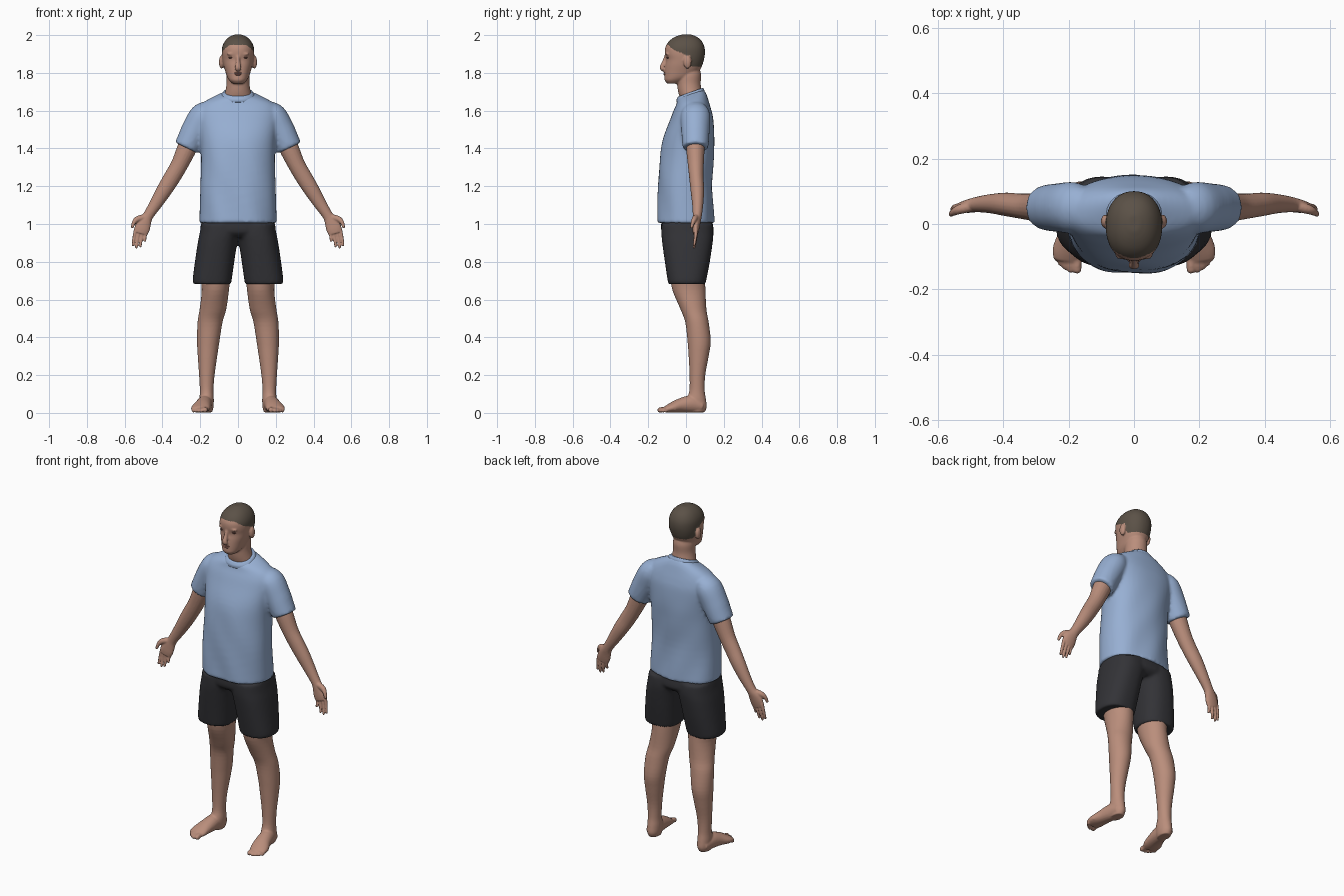
import bpy, bmesh, math
from mathutils import Vector, Matrix


def material(name, rgb):
    m = bpy.data.materials.new(name)
    m.diffuse_color = (*rgb, 1)
    return m


SKIN = material("skin", (0.49, 0.27, 0.20))
HAIR = material("hair", (0.105, 0.083, 0.063))
SHIRT = material("shirt blue", (0.31, 0.43, 0.65))
SHORTS = material("shorts charcoal", (0.033, 0.033, 0.038))
EYE = material("eye brown", (0.13, 0.055, 0.045))
LIP = material("lip", (0.33, 0.14, 0.11))


def dense(rings, k=4):
    """Catmull-Rom interpolation of the ring values."""
    out = []
    n = len(rings)
    for i in range(n - 1):
        p = [rings[max(0, min(n - 1, j))] for j in (i - 1, i, i + 1, i + 2)]
        for s in range(k):
            t = s / k
            out.append([0.5 * (2 * b + (c - a) * t + (2 * a - 5 * b + 4 * c - d) * t * t
                               + (3 * b - a - 3 * c + d) * t ** 3) for a, b, c, d in zip(*p)])
    out.append(list(rings[-1]))
    return out


def oval(n, power):
    for i in range(n):
        c, s = math.cos(2 * math.pi * i / n), math.sin(2 * math.pi * i / n)
        yield (math.copysign(abs(c) ** (2 / power), c), math.copysign(abs(s) ** (2 / power), s))


def skin_rows(bm, rows):
    rows = [[bm.verts.new(p) for p in row] for row in rows]
    n = len(rows[0])
    for a, b in zip(rows, rows[1:]):
        for i in range(n):
            bm.faces.new((a[i], a[(i + 1) % n], b[(i + 1) % n], b[i]))
    bm.faces.new(rows[0][::-1])
    bm.faces.new(rows[-1])


def tube(bm, rings, power=2.2, n=40):
    """Upright loft; ring = z, x0, x1, y0, y1, slope towards the back."""
    rows = []
    for z, x0, x1, y0, y1, slope in dense([(*r, 0)[:6] for r in rings]):
        rx, ry = (x1 - x0) / 2, (y1 - y0) / 2
        rows.append([((x0 + x1) / 2 + rx * u, (y0 + y1) / 2 + ry * v, z + slope * ry * v)
                     for u, v in oval(n, power)])
    skin_rows(bm, rows)


def ball(bm, centre, radii):
    bmesh.ops.create_uvsphere(bm, u_segments=20, v_segments=12, radius=1,
                              matrix=Matrix.Translation(centre) @ Matrix.Diagonal((*radii, 1)))


def limb(bm, rings, ref=(0, 1, 0), n=20, tip=True):
    """Loft along a path; ring = x, y, z, half width, half thickness along ref."""
    rings = dense(rings)
    pts = [Vector(r[:3]) for r in rings]
    rows = []
    for i, r in enumerate(rings):
        t = (pts[min(i + 1, len(pts) - 1)] - pts[max(i - 1, 0)]).normalized()
        v = Vector(ref)
        v = (v - t * v.dot(t)).normalized()
        u = t.cross(v)
        rows.append([pts[i] + u * (r[3] * c) + v * (r[4] * s) for c, s in oval(n, 2)])
    skin_rows(bm, rows)
    if tip:
        ball(bm, pts[-1], [min(rings[-1][3:])] * 3)


def mirror(bm):
    d = bmesh.ops.duplicate(bm, geom=bm.verts[:] + bm.edges[:] + bm.faces[:])["geom"]
    for v in d:
        if isinstance(v, bmesh.types.BMVert):
            v.co.x *= -1


def finish(name, bm, mat, voxel=0, smooth=3, flip=False):
    """Fuse overlapping pieces into one smooth skin."""
    if flip:
        for v in bm.verts:
            v.co.x *= -1
    bmesh.ops.recalc_face_normals(bm, faces=bm.faces)
    me = bpy.data.meshes.new(name)
    bm.to_mesh(me)
    bm.free()
    ob = bpy.data.objects.new(name, me)
    bpy.context.collection.objects.link(ob)
    if voxel:
        m = ob.modifiers.new("fuse", "REMESH")
        m.mode, m.voxel_size = "VOXEL", voxel
        m = ob.modifiers.new("soften", "SMOOTH")
        m.factor, m.iterations = 0.5, smooth
        dg = bpy.context.evaluated_depsgraph_get()
        me = bpy.data.meshes.new_from_object(ob.evaluated_get(dg))
        ob.modifiers.clear()
        ob.data = me
    me.materials.clear()
    me.materials.append(mat)
    me.polygons.foreach_set("use_smooth", [True] * len(me.polygons))
    return ob


# Shirt: torso with soft folds, plus sleeves
bm = bmesh.new()
tube(bm, [(z, -w, w, y0, y1, s) for z, w, y0, y1, s in (
    (1.005, .204, -.152, .148, 0), (1.03, .204, -.152, .147, 0), (1.2, .199, -.148, .138, 0),
    (1.35, .195, -.138, .146, 0), (1.45, .20, -.122, .15, 0), (1.55, .215, -.085, .145, 0),
    (1.60, .213, -.066, .135, 0), (1.64, .188, -.05, .122, .05), (1.672, .13, -.045, .108, .2),
    (1.69, .08, -.042, .092, .35))], 2.25, 64)
for v in bm.verts:
    fade = max(0, min(1, (1.5 - v.co.z) * 4))
    v.co.y += .004 * fade * math.sin(34 * v.co.x + 11 * v.co.z) * math.cos(9 * v.co.z)
for s in (1, -1):
    limb(bm, [(s * x, .05, z, a, b) for x, z, a, b in (
        (.15, 1.615, .045, .06), (.185, 1.575, .07, .078), (.225, 1.50, .073, .075),
        (.25, 1.45, .07, .072), (.273, 1.403, .067, .068))], n=32, tip=False)
finish("shirt", bm, SHIRT, .01, 3)

# Collar band
bm = bmesh.new()
tube(bm, [(1.668, -.09, .09, -.049, .099, .32), (1.684, -.087, .087, -.05, .097, .34),
          (1.698, -.076, .076, -.042, .09, .36)])
finish("collar", bm, SHIRT)

# Shorts: two legs and the seat
bm = bmesh.new()
tube(bm, [(.682, .04, .232, -.093, .103), (.70, .034, .24, -.097, .107), (.8, .02, .228, -.112, .126),
          (.9, .004, .213, -.126, .141), (.95, -.01, .203, -.13, .145), (1.0, -.01, .195, -.13, .142)], 2.4)
mirror(bm)
tube(bm, [(.93, -.16, .16, -.10, .115), (.96, -.198, .198, -.13, .145), (1.02, -.192, .192, -.13, .138)], 2.4)
finish("shorts", bm, SHORTS, .009, 3)

for side, flip in (("left", False), ("right", True)):
    # Leg with foot and toes
    bm = bmesh.new()
    tube(bm, [(.73, .04, .20, -.085, .10), (.65, .048, .192, -.072, .103), (.55, .062, .203, -.03, .108),
              (.48, .082, .214, -.004, .12), (.38, .098, .217, .008, .131), (.3, .11, .213, .014, .12),
              (.2, .124, .206, .019, .102), (.12, .13, .202, .018, .099), (.07, .128, .204, .004, .106),
              (.03, .13, .202, .005, .11), (.003, .137, .196, .012, .098)], 2)
    limb(bm, [(.167, .085, .034, .034, .033), (.175, .03, .046, .04, .046), (.185, -.03, .039, .045, .038),
              (.198, -.08, .026, .051, .026), (.202, -.112, .017, .044, .016)], (0, 0, 1), tip=False)
    for i, (x, y) in enumerate(((.174, -.138), (.194, -.14), (.209, -.132), (.223, -.121), (.236, -.106))):
        r = .014 if i == 0 else .0105 - .0005 * i
        limb(bm, [(x - .003, y + .05, .02, r, r), (x, y + .02, .019, r, r), (x, y, r + .001, r, r)], (0, 0, 1))
    finish(side + "_leg", bm, SKIN, .005, 3, flip)

    # Arm with palm, fingers and thumb
    bm = bmesh.new()
    limb(bm, [(.25, .05, 1.45, .052, .05), (.275, .05, 1.39, .051, .048), (.312, .052, 1.31, .045, .042),
              (.35, .055, 1.245, .044, .038), (.39, .06, 1.18, .041, .036), (.433, .062, 1.11, .034, .03),
              (.475, .06, 1.045, .028, .024), (.495, .056, 1.01, .037, .021), (.508, .052, .975, .041, .018),
              (.515, .05, .95, .036, .014)], tip=False)
    for x0, z0, x1, z1 in ((.540, .975, .556, .888), (.523, .96, .538, .876),
                           (.505, .955, .516, .882), (.487, .965, .492, .911)):
        limb(bm, [(x0, .052, z0, .01, .011), ((x0 + x1) / 2 + .002, .05, (z0 + z1) / 2, .0085, .009),
                  (x1, .043, z1, .0065, .007)], n=12)
    limb(bm, [(.495, .055, 1.035, .018, .018), (.532, .045, 1.026, .016, .015),
              (.551, .036, 1.008, .011, .011), (.559, .03, .985, .008, .008)], n=12)
    finish(side + "_arm", bm, SKIN, .004, 2, flip)

    # Painted eye
    bm = bmesh.new()
    ball(bm, (.035, -.095, 1.881), (.016, .008, .005))
    finish(side + "_eye", bm, EYE, flip=flip)

# Head, neck, nose, brow and ears
bm = bmesh.new()
tube(bm, [(z, -w, w, y0, y1) for z, w, y0, y1 in (
    (1.743, .028, -.098, -.03), (1.76, .046, -.113, .0), (1.78, .058, -.114, .04),
    (1.81, .068, -.113, .07), (1.84, .077, -.110, .086), (1.87, .083, -.106, .095),
    (1.90, .086, -.112, .1), (1.93, .085, -.111, .099), (1.955, .077, -.1, .091),
    (1.977, .062, -.08, .076), (1.993, .042, -.052, .053), (2.003, .018, -.022, .028))])
tube(bm, [(1.64, -.085, .085, -.02, .1), (1.69, -.07, .07, -.039, .087), (1.74, -.061, .061, -.047, .078),
          (1.79, -.06, .06, -.048, .08), (1.83, -.05, .05, -.03, .07)], 2)
limb(bm, [(0, -.102, 1.89, .010, .012), (0, -.114, 1.86, .011, .012), (0, -.127, 1.83, .016, .012),
          (0, -.122, 1.817, .018, .010)], n=16)
for s in (1, -1):
    ball(bm, (s * .088, .008, 1.857), (.013, .021, .035))
    ball(bm, (s * .034, -.097, 1.9), (.024, .012, .008))
head = finish("head", bm, SKIN, .005, 3)
head.data.materials.append(HAIR)

# Hair cut: faces above a hairline that drops behind the ears
LINE = ((-.2, 1.95), (-.095, 1.948), (-.06, 1.918), (-.02, 1.905), (.005, 1.89), (.03, 1.835), (.2, 1.825))


def hairline(y):
    for (ya, za), (yb, zb) in zip(LINE, LINE[1:]):
        if y <= yb:
            return za + (zb - za) * (y - ya) / (yb - ya)
    return LINE[-1][1]


for p in head.data.polygons:
    c = p.center
    ear = abs(c.x) > .084 and c.z < 1.893 and c.y < .032
    p.material_index = int(c.z > hairline(c.y) and not ear)

# Lips
bm = bmesh.new()
ball(bm, (0, -.108, 1.799), (.021, .011, .004))
ball(bm, (0, -.109, 1.791), (.017, .011, .005))
finish("lips", bm, LIP)
